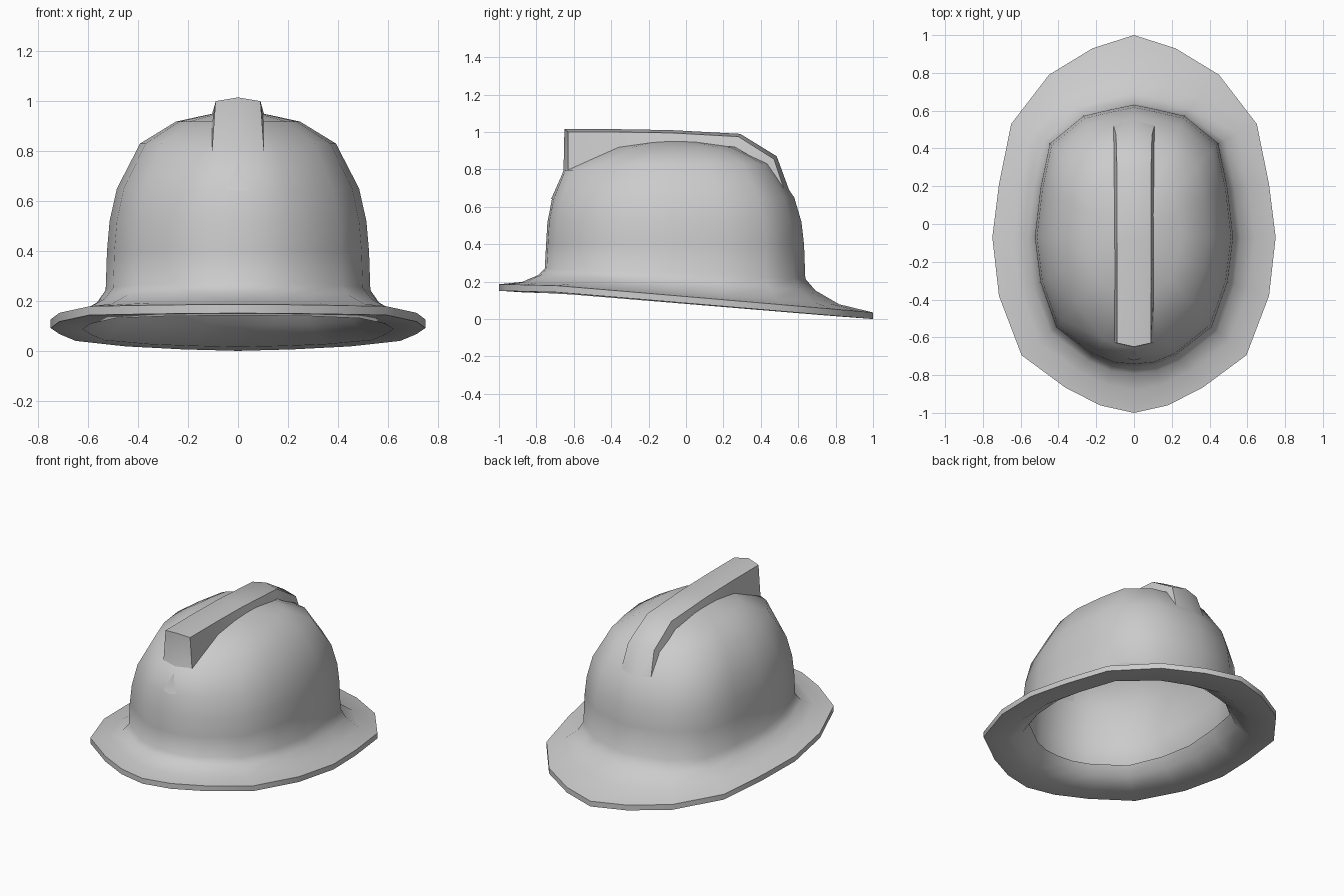
import bpy, bmesh, math

if "Cube" in bpy.data.objects:
    bpy.data.objects.remove(bpy.data.objects["Cube"])

# Half outlines (x >= 0) from back to front: brim edge and dome foot
BRIM = [(0, 1), (.22, .93), (.45, .79), (.65, .53), (.715, .21), (.75, -.07),
        (.715, -.38), (.595, -.695), (.365, -.865), (.18, -.96), (0, -1)]
FOOT = [(0, .638), (.135, .61), (.27, .578), (.45, .43), (.5, .19), (.53, -.07),
        (.5, -.31), (.415, -.55), (.22, -.7), (.11, -.745), (0, -.755)]
CY = -.06           # crown centre
THICK = .035


def full(half):
    return half + [(-x, y) for x, y in reversed(half[1:-1])]


BRIM, FOOT = full(BRIM), full(FOOT)
N = len(BRIM)


def brim_z(y):
    return min(.12 - .085 * y, .161 - .025 * y)


def foot_z(y):
    return .235 - .042 * y


def flare(t, rise, inset=0, drop=0):
    """Ring between brim edge (t=0) and dome foot (t=1)."""
    ring = []
    for (bx, by), (fx, fy) in zip(BRIM, FOOT):
        fx, fy = fx * (1 - inset), CY + (fy - CY) * (1 - inset)
        y = by + (fy - by) * t
        z = brim_z(y) * (1 - rise) + foot_z(fy) * rise
        ring.append((bx + (fx - bx) * t, y, z - drop))
    return ring


def dome(s, z, bulge=0):
    """Scaled foot outline; bulge pushes the front centre forward under the crest."""
    ring = []
    for x, y in FOOT:
        w = bulge if y < -.65 else 0
        ring.append((x * s, CY + (y - CY) * (s + w), z - .3 * w))
    return ring


def finish(name, bm, angle):
    bmesh.ops.recalc_face_normals(bm, faces=bm.faces)
    me = bpy.data.meshes.new(name)
    bm.to_mesh(me)
    bm.free()
    ob = bpy.data.objects.new(name, me)
    bpy.context.collection.objects.link(ob)
    bpy.ops.object.select_all(action='DESELECT')
    ob.select_set(True)
    bpy.context.view_layer.objects.active = ob
    bpy.ops.object.shade_smooth_by_angle(angle=math.radians(angle))


# Helmet shell: single dome wall, flared brim, brim underside ending in an inner lip
PROFILE = [(.47, .918, 0), (.74, .83, .115), (.915, .65, .03), (.97, .52, .01), (.99, .4, 0)]
loops = [dome(*p) for p in PROFILE]
loops += [flare(1, 1.05), flare(.85, .62), flare(.5, .18), flare(0, 0)]
loops += [flare(0, 0, 0, THICK), flare(.5, .05, .07, THICK + .01),
          flare(.85, .5, .07, THICK), flare(1, 1, .07, THICK - .01)]

bm = bmesh.new()
rings = [[bm.verts.new(p) for p in r] for r in loops]
for a, b in zip(rings, rings[1:]):
    for i in range(N):
        j = (i + 1) % N
        bm.faces.new((a[i], a[j], b[j], b[i]))
tip = bm.verts.new((0, CY, .972))
for i in range(N):
    bm.faces.new((rings[0][i], rings[0][(i + 1) % N], tip))
finish("helmet_shell", bm, 60)

# Crest ridge: each station is (centre y, z), (edge x, y, z), (foot x, y, z)
STATIONS = [((-.65, 1.015), (.09, -.63, 1.0), (.105, -.63, .79)),
            ((-.37, 1.015), (.09, -.37, 1.0), (.105, -.37, .9)),
            ((-.08, 1.01), (.09, -.08, .995), (.105, -.08, .945)),
            ((.29, .99), (.09, .28, .975), (.105, .26, .92)),
            ((.485, .87), (.095, .47, .855), (.11, .44, .815)),
            ((.61, .53), (.112, .535, .66), (.115, .53, .65))]
bm = bmesh.new()
rows = []
for (cy, cz), (ex, ey, ez), (fx, fy, fz) in STATIONS:
    pts = [(-fx, fy, fz), (-ex, ey, ez), (0, cy, cz), (ex, ey, ez), (fx, fy, fz)]
    rows.append([bm.verts.new(p) for p in pts])
for a, b in zip(rows, rows[1:]):
    for i in range(4):
        bm.faces.new((a[i], a[i + 1], b[i + 1], b[i]))
# Front end plate, split at the centre line, with a skirt blending into the dome
low = bm.verts.new((0, -.655, .79))
skirt = [bm.verts.new(p) for p in ((-.11, -.695, .655), (0, -.722, .64), (.11, -.695, .655))]
r = rows[0]
bm.faces.new((r[0], r[1], r[2], low))
bm.faces.new((low, r[2], r[3], r[4]))
bm.faces.new((skirt[0], r[0], low, skirt[1]))
bm.faces.new((skirt[1], low, r[4], skirt[2]))
finish("crest_ridge", bm, 40)
